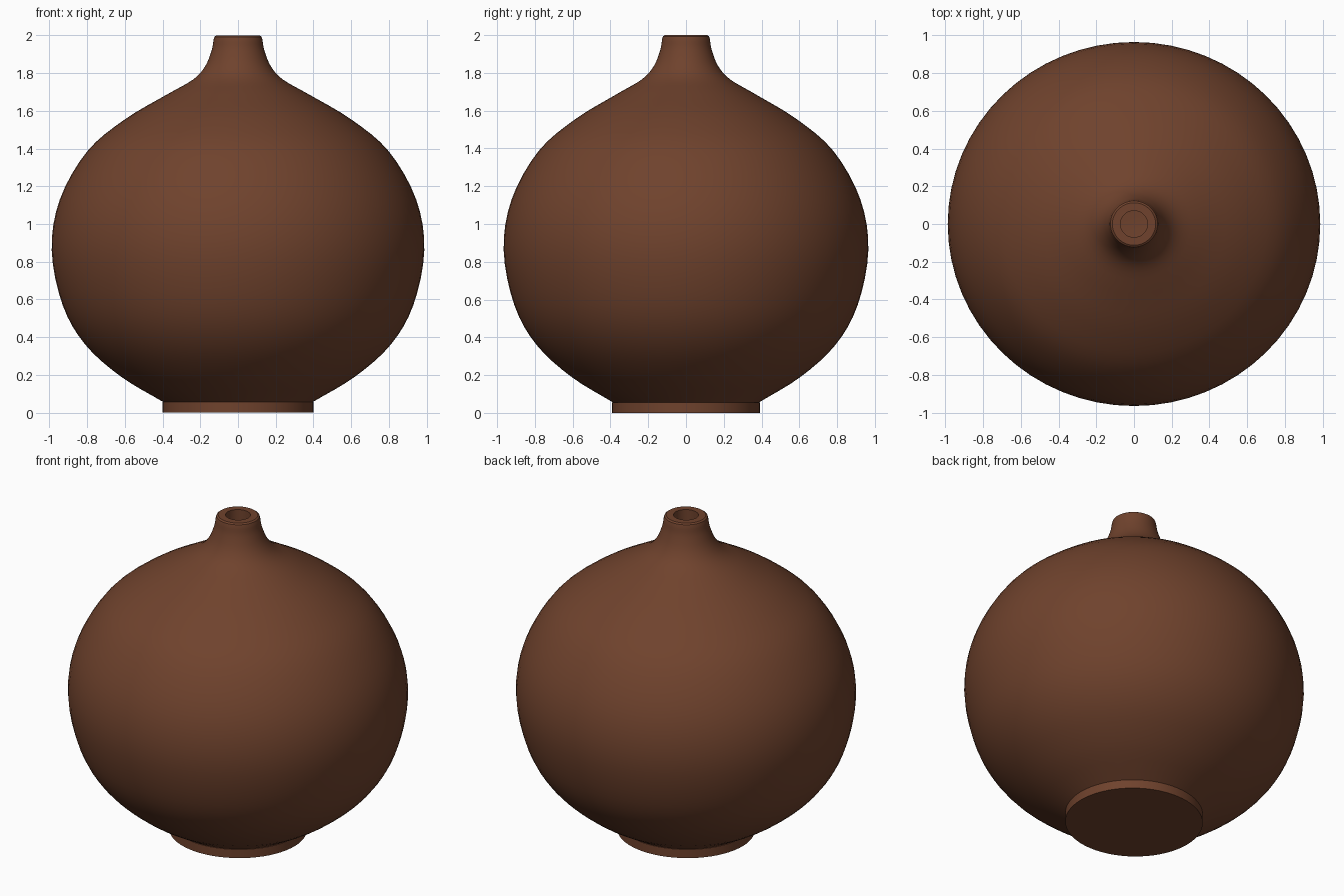
import bpy, bmesh, math
from mathutils import Vector

if "Cube" in bpy.data.objects:
    bpy.data.objects.remove(bpy.data.objects["Cube"])

SEGMENTS = 64
Y_SCALE = 0.977  # the pot is very slightly oval

clay = bpy.data.materials.new("brown_clay")
clay.diffuse_color = (0.16, 0.055, 0.026, 1)
clay.use_nodes = True
clay.node_tree.nodes["Principled BSDF"].inputs["Base Color"].default_value = clay.diffuse_color


def smooth_curve(points, steps=4):
    """Catmull-Rom curve through (radius, height) points."""
    p = [Vector(q) for q in points]
    p = [2 * p[0] - p[1]] + p + [2 * p[-1] - p[-2]]
    out = []
    for a, b, c, d in zip(p, p[1:], p[2:], p[3:]):
        for i in range(steps):
            t = i / steps
            out.append(0.5 * (2 * b + (c - a) * t + (2 * a - 5 * b + 4 * c - d) * t**2
                              + (3 * b - a - 3 * c + d) * t**3))
    return out + [p[-2]]


def lathe(name, profile):
    """Revolve a profile around z and close its first and last rings."""
    bm = bmesh.new()
    rings = []
    for r, z in profile:
        rings.append([bm.verts.new((r * math.cos(k * math.tau / SEGMENTS),
                                    r * math.sin(k * math.tau / SEGMENTS) * Y_SCALE, z))
                      for k in range(SEGMENTS)])
    for lo, hi in zip(rings, rings[1:]):
        for k in range(SEGMENTS):
            n = (k + 1) % SEGMENTS
            bm.faces.new((lo[k], lo[n], hi[n], hi[k]))
    bm.faces.new(rings[0][::-1])
    bm.faces.new(rings[-1])
    mesh = bpy.data.meshes.new(name)
    bm.to_mesh(mesh)
    bm.free()
    obj = bpy.data.objects.new(name, mesh)
    bpy.context.collection.objects.link(obj)
    mesh.materials.append(clay)
    bpy.ops.object.select_all(action='DESELECT')
    obj.select_set(True)
    bpy.context.view_layer.objects.active = obj
    bpy.ops.object.shade_smooth_by_angle(angle=math.radians(35))
    return obj


# Vase: foot, round body, narrow neck with rolled lip, then the inner wall
foot = [(0.40, 0), (0.40, 0.055)]
body = smooth_curve([(0.395, 0.055), (0.62, 0.19), (0.81, 0.36), (0.93, 0.57),
                     (0.988, 0.86), (0.945, 1.13), (0.80, 1.385), (0.60, 1.555),
                     (0.38, 1.685), (0.24, 1.765), (0.175, 1.835), (0.14, 1.92),
                     (0.129, 1.98)])
lip = [(0.125, 1.993), (0.115, 2.0), (0.072, 2.0)]
inside = smooth_curve([(0.072, 1.985), (0.08, 1.85), (0.16, 1.75), (0.36, 1.62),
                       (0.74, 1.34), (0.91, 0.86), (0.75, 0.42), (0.36, 0.13)], 3)
lathe("vase", foot + body + lip + inside)
